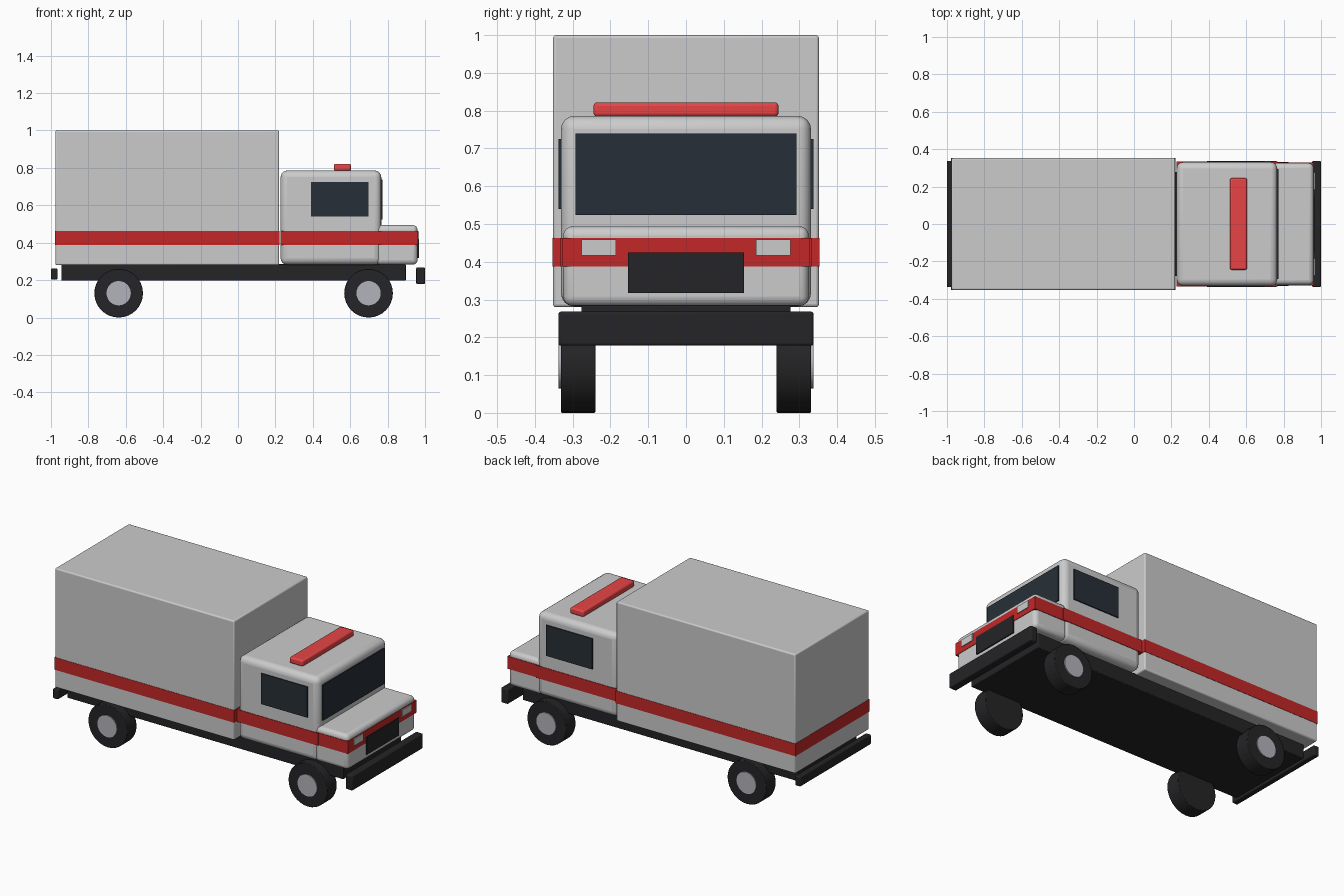
import bpy
import math

if "Cube" in bpy.data.objects:
    bpy.data.objects.remove(bpy.data.objects["Cube"])


def material(name, rgb):
    m = bpy.data.materials.new(name)
    m.diffuse_color = (*rgb, 1)
    m.use_nodes = True
    m.node_tree.nodes["Principled BSDF"].inputs["Base Color"].default_value = m.diffuse_color
    return m


RED = material("red", (0.55, 0.02, 0.02))
LIGHT_RED = material("light_red", (0.8, 0.06, 0.06))
DARK = material("dark", (0.018, 0.018, 0.02))
GLASS = material("glass", (0.02, 0.028, 0.038))
LAMP = material("lamp", (0.8, 0.8, 0.82))
HUB = material("hub", (0.45, 0.45, 0.5))


def finish(o, name, mat, bevel, segments):
    o.name = name
    if mat:
        o.data.materials.append(mat)
    if bevel:
        b = o.modifiers.new("Bevel", 'BEVEL')
        b.width = bevel
        b.segments = segments
        b.limit_method = 'ANGLE'
    bpy.ops.object.shade_smooth_by_angle(angle=math.radians(35))


def box(name, x, y, z, mat=None, bevel=0.0, segments=3):
    """Box from (min, max) ranges on each axis."""
    bpy.ops.mesh.primitive_cube_add(size=1)
    o = bpy.context.object
    o.location = [(r[0] + r[1]) / 2 for r in (x, y, z)]
    o.scale = [r[1] - r[0] for r in (x, y, z)]
    bpy.ops.object.transform_apply(location=False, rotation=False, scale=True)
    finish(o, name, mat, bevel, segments)


def disc(name, x, y, z, radius, mat, bevel):
    """Cylinder along y, y is a (min, max) range."""
    bpy.ops.mesh.primitive_cylinder_add(
        vertices=32, radius=radius, depth=y[1] - y[0],
        location=(x, (y[0] + y[1]) / 2, z), rotation=(math.pi / 2, 0, 0))
    finish(bpy.context.object, name, mat, bevel, 2)


def sym(w):
    return (-w, w)


def side(s, a, b):
    return tuple(sorted((s * a, s * b)))


# Main bodies
box("cargo_box", (-0.976, 0.22), sym(0.352), (0.28, 1.0), bevel=0.008)
box("cab", (0.228, 0.766), sym(0.331), (0.282, 0.786), bevel=0.035, segments=4)
box("hood", (0.735, 0.96), sym(0.325), (0.283, 0.494), bevel=0.025, segments=4)
box("chassis", (-0.945, 0.897), sym(0.277), (0.197, 0.285), DARK, 0.004)

# Wrap-around stripe, one band per body
STRIPE_Z = (0.388, 0.463)
box("cargo_stripe", (-0.978, 0.222), sym(0.354), STRIPE_Z, RED)
box("cab_stripe", (0.226, 0.768), sym(0.334), STRIPE_Z, RED)
box("hood_stripe", (0.74, 0.963), sym(0.328), STRIPE_Z, RED)

# Bumpers
box("front_bumper", (0.953, 1.0), sym(0.338), (0.178, 0.268), DARK, 0.007)
box("rear_bumper", (-1.0, -0.965), sym(0.338), (0.203, 0.262), DARK, 0.006)

# Roof light, windscreen and grille
box("roof_light_bar", (0.513, 0.604), sym(0.245), (0.784, 0.822), LIGHT_RED, 0.01)
box("windscreen", (0.755, 0.773), sym(0.293), (0.524, 0.739), GLASS)
box("grille", (0.95, 0.967), sym(0.153), (0.317, 0.424), DARK)

# Mirrored parts
for s, label in ((-1, "right"), (1, "left")):
    box(f"side_window_{label}", (0.39, 0.698), side(s, 0.32, 0.338),
        (0.54, 0.725), GLASS)
    box(f"headlight_{label}", (0.95, 0.968), side(s, 0.185, 0.276),
        (0.417, 0.459), LAMP)
    for x, end in ((-0.638, "rear"), (0.698, "front")):
        disc(f"{end}_wheel_{label}", x, side(s, 0.24, 0.331), 0.13, 0.13, DARK, 0.003)
        disc(f"{end}_hub_{label}", x, side(s, 0.29, 0.337), 0.13, 0.065, HUB, 0.0)
